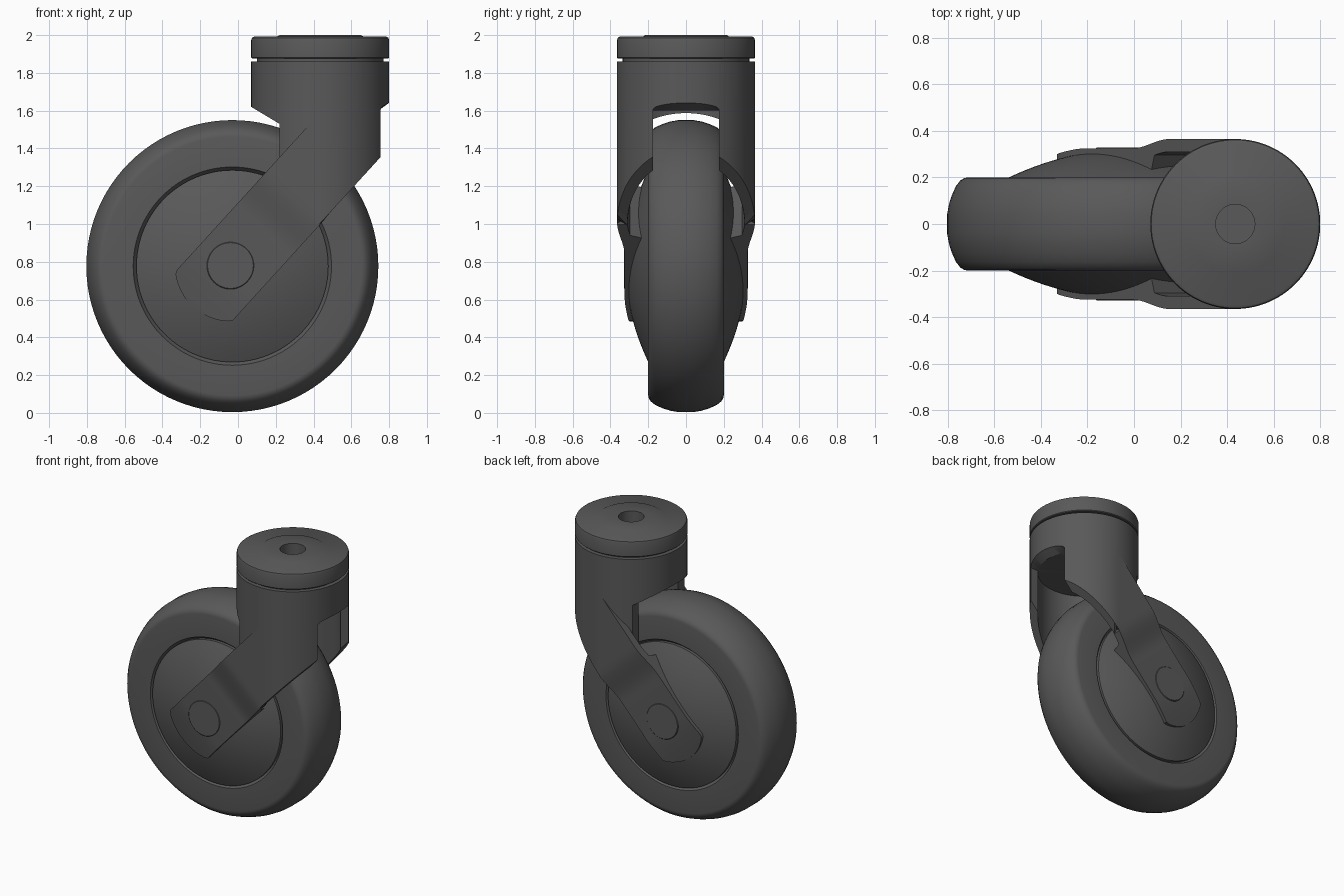
import bpy, bmesh, math
from mathutils import Matrix, Vector

cube = bpy.data.objects.get("Cube")
if cube:
    bpy.data.objects.remove(cube, do_unlink=True)

grey = bpy.data.materials.new("dark grey")
grey.use_nodes = True
COLOUR = (0.1, 0.1, 0.1, 1)
grey.diffuse_color = COLOUR
grey.node_tree.nodes["Principled BSDF"].inputs["Base Color"].default_value = COLOUR

WHEEL = Vector((-0.03, 0, 0.777))
AXLE = Vector((-0.04, 0, 0.78))
HEAD = Vector((0.435, 0, 0))
HEAD_R, INNER_R = 0.365, 0.31


def finish(bm, name, angle=30):
    bmesh.ops.recalc_face_normals(bm, faces=bm.faces)
    mesh = bpy.data.meshes.new(name)
    bm.to_mesh(mesh)
    bm.free()
    mesh.materials.append(grey)
    obj = bpy.data.objects.new(name, mesh)
    bpy.context.collection.objects.link(obj)
    bpy.ops.object.select_all(action='DESELECT')
    obj.select_set(True)
    bpy.context.view_layer.objects.active = obj
    bpy.ops.object.shade_smooth_by_angle(angle=math.radians(angle))


def lathe(name, profile, centre, along_y=False, closed=False, steps=96):
    """Spin (radius, height) points round z, or round y."""
    bm = bmesh.new()
    vs = [bm.verts.new((r, 0, h)) for r, h in profile]
    edges = [bm.edges.new(p) for p in zip(vs, vs[1:])]
    if closed:
        edges.append(bm.edges.new((vs[-1], vs[0])))
    bmesh.ops.spin(bm, geom=vs + edges, cent=(0, 0, 0), axis=(0, 0, 1),
                   angle=math.tau, steps=steps)
    bmesh.ops.remove_doubles(bm, verts=bm.verts, dist=1e-4)
    if along_y:
        bm.transform(Matrix.Rotation(math.pi / 2, 4, 'X'))
    bm.transform(Matrix.Translation(centre))
    finish(bm, name)


def mirrored(half):
    return half + [(r, -y) for r, y in reversed(half)]


# Tyre with a crowned tread and rounded shoulders
tread = [(0.5, 0.17), (0.52, 0.19), (0.525, 0.2), (0.685, 0.2), (0.7, 0.197), (0.716, 0.187),
         (0.735, 0.163), (0.752, 0.125), (0.765, 0.085), (0.773, 0.04)]
lathe("tyre", mirrored(tread), WHEEL, along_y=True, closed=True)

# Domed hub
dome = [(0.508 * i / 14, 0.2 + 0.12 * (1 - (i / 14) ** 2)) for i in range(15)]
lathe("hub", mirrored(dome + [(0.508, 0.165)]), WHEEL, along_y=True)

# Axle ends, almost flush with the arms
lathe("axle", mirrored([(0, 0.328), (0.121, 0.328), (0.125, 0.324)]), AXLE,
      along_y=True, steps=64)

# Arm frame: s runs up the slanted arm, t across it
ALONG, ACROSS = Vector((0.673, 0, 0.739)), Vector((-0.739, 0, 0.673))
T_LOW, T_HIGH, END_R = 0.35, 0.749, 0.295
AXLE_S, AXLE_T = AXLE.dot(ALONG), AXLE.dot(ACROSS)


def arm_face(s):
    """Outer distance from the middle plane, with a soft joggle and a dropped tip."""
    k = min(max((s - 0.815) / 0.23, 0), 1)
    tip = max(0, 0.5 - s) / 0.2
    return 0.325 + 0.04 * k * k * (3 - 2 * k) - 0.03 * tip ** 1.5


def arm_inside(s):
    """The arm is thick down at the hub and thin where it joins the head."""
    return 0.22 if s < 0.94 else arm_face(s) - 0.055


# Fork arms
stations = [0.256, 0.262, 0.275, 0.295, 0.32, 0.343, 0.38, 0.42, 0.46, 0.5, 0.8]
stations += [0.815 + 0.23 * i / 10 for i in range(11)] + [1.06, 1.55]
for side, name in ((1, "left"), (-1, "right")):
    bm = bmesh.new()
    rings = []
    for s in stations:
        reach = math.sqrt(END_R ** 2 - (s - AXLE_S) ** 2) if s < AXLE_S else 1
        low, high = max(T_LOW, AXLE_T - reach), min(T_HIGH, AXLE_T + reach)
        out, inside = arm_face(s), arm_inside(s)
        rings.append([bm.verts.new(ALONG * s + ACROSS * t + Vector((0, side * d, 0)))
                      for t, d in ((low, out), (high, out), (high, inside), (low, inside))])
    for a, b in zip(rings, rings[1:]):
        for i in range(4):
            j = (i + 1) % 4
            bm.faces.new((a[i], a[j], b[j], b[i]))
    bm.faces.new(rings[0])
    bm.faces.new(rings[-1])
    # the arm stops where it becomes tangent to the round head
    bmesh.ops.bisect_plane(bm, geom=bm.verts[:] + bm.edges[:] + bm.faces[:],
                           plane_co=HEAD, plane_no=(1, 0, 0), clear_outer=True)
    bmesh.ops.holes_fill(bm, edges=[e for e in bm.edges if e.is_boundary])
    finish(bm, name + "_fork_arm")

# Fork head: a round shell whose lower edge follows the slot, the arms and the wheel
SLOT, CLEAR_X, TOP, CEILING = 0.176, 0.22, 1.861, 1.602


def slot_edge(p):
    return 1.605 + 0.036 * math.sqrt(max(0, 1 - (p.y / SLOT) ** 2))


def arm_edge(p):
    if p.x < HEAD.x:
        return 0.99 + 1.2 * (HEAD.x - p.x)
    return 1.36 + 1.098 * (p.x - 0.76)


def clearance_edge(p):
    return 1.62 - 0.6 * (p.x - 0.07)


def cut_angles(radius):
    return [0, math.asin(SLOT / radius),
            math.acos((CLEAR_X - HEAD.x) / radius), math.pi]


outer, inner = cut_angles(HEAD_R), cut_angles(INNER_R)
zones = ((slot_edge, 12), (arm_edge, 32), (clearance_edge, 16))
columns = []
for i, (edge, steps) in enumerate(zones):
    for k in range(steps + 1):
        column = []
        for radius, cuts in ((HEAD_R, outer), (INNER_R, inner)):
            a = cuts[i] + (cuts[i + 1] - cuts[i]) * k / steps
            p = HEAD + Vector((radius * math.cos(a), radius * math.sin(a), 0))
            z = edge(p) if radius == HEAD_R else min(edge(p), CEILING)
            column.append((p, z))
        columns.append(column)

bm = bmesh.new()
for side in (1, -1):
    rows = []
    for (po, zo), (pi, zi) in columns:
        points = ((po, TOP), (po, zo), (pi, zi), (pi, CEILING))
        rows.append([bm.verts.new((p.x, side * p.y, z)) for p, z in points])
    middle = [bm.verts.new((HEAD.x, 0, z)) for z in (TOP, CEILING)]
    for a, b in zip(rows, rows[1:]):
        bm.faces.new((a[1], a[2], b[2], b[1]))
        if (a[0].co - b[0].co).length > 1e-5:
            bm.faces.new((a[0], a[1], b[1], b[0]))
            bm.faces.new((a[2], a[3], b[3], b[2]))
            bm.faces.new((a[0], b[0], middle[0]))
            bm.faces.new((a[3], b[3], middle[1]))
bmesh.ops.remove_doubles(bm, verts=bm.verts, dist=1e-5)
finish(bm, "fork_head")

# Narrow neck showing in the swivel gap
lathe("swivel_neck", [(0, 1.85), (0.335, 1.85), (0.335, 1.89), (0, 1.89)], HEAD)

# Swivel cap with a shallow raised disc and a bolt hole
lathe("swivel_cap", [(0, 1.876), (0.36, 1.876), (0.365, 1.881), (0.365, 1.975),
                     (0.361, 1.986), (0.35, 1.992), (0.228, 1.993), (0.215, 2.0),
                     (0.084, 2.0), (0.084, 1.9), (0, 1.9)], HEAD)
